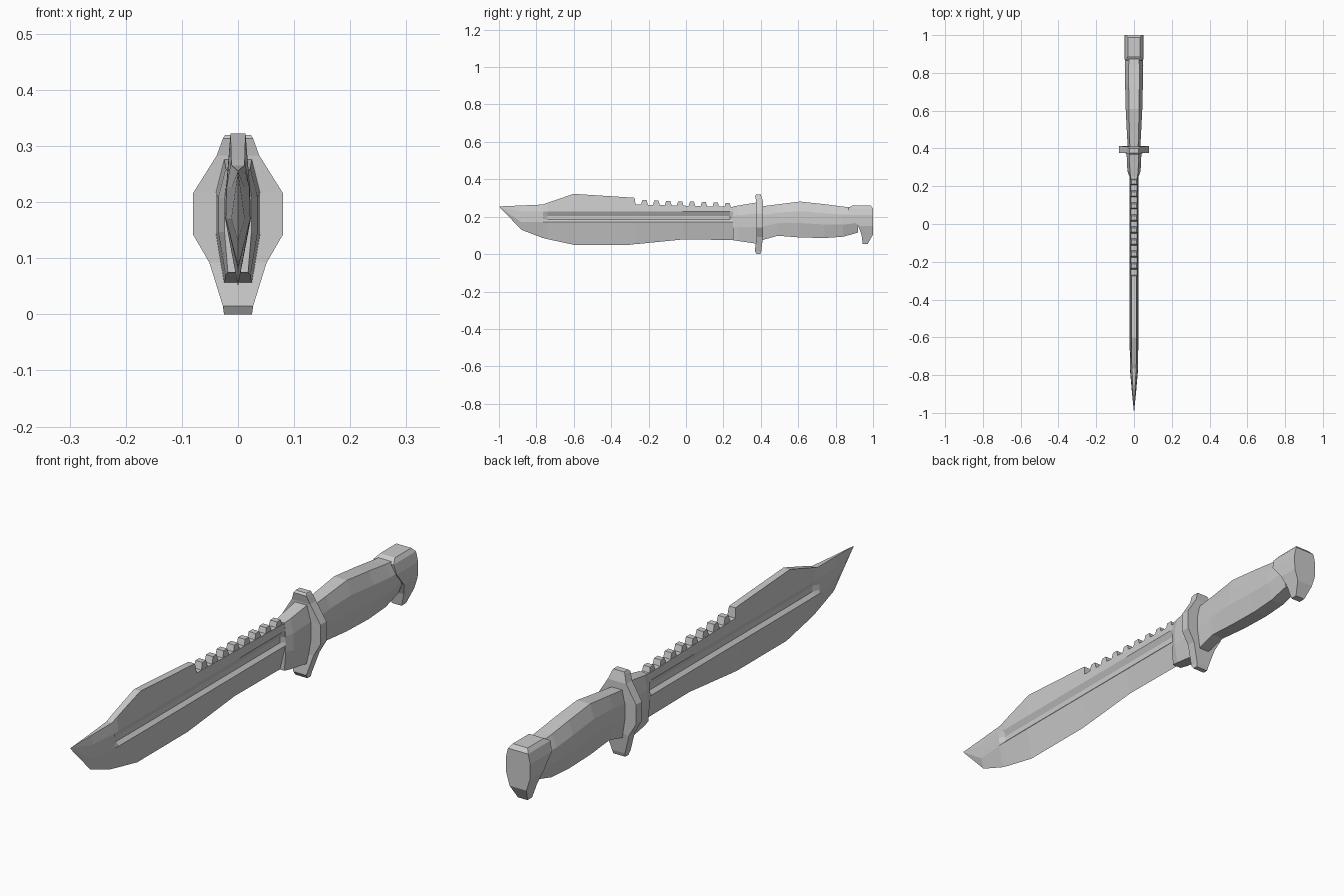
import bpy, bmesh


def loft(name, rings):
    """Skin a list of equal-length point rings and cap both ends."""
    bm = bmesh.new()
    rows = [[bm.verts.new(p) for p in ring] for ring in rings]
    n = len(rows[0])
    for a, b in zip(rows, rows[1:]):
        for i in range(n):
            j = (i + 1) % n
            bm.faces.new((a[i], a[j], b[j], b[i]))
    bm.faces.new(rows[0])
    bm.faces.new(rows[-1])
    bmesh.ops.remove_doubles(bm, verts=bm.verts, dist=0.0002)
    bmesh.ops.recalc_face_normals(bm, faces=bm.faces)
    mesh = bpy.data.meshes.new(name)
    bm.to_mesh(mesh)
    bm.free()
    obj = bpy.data.objects.new(name, mesh)
    bpy.context.collection.objects.link(obj)
    return obj


def mirrored_ring(y, half):
    """Close a half section of (x, z) points across x = 0."""
    return [(x, y, z) for x, z in half] + [(-x, y, z) for x, z in reversed(half)]


def octagon(y, top, bottom, w, flat):
    h = top - bottom
    return mirrored_ring(y, [(flat, top), (w, top - 0.27 * h),
                             (w, bottom + 0.4 * h), (flat, bottom)])


def slab(name, levels):
    """Stack rectangles given as (z, y0, y1, half width)."""
    return loft(name, [[(-w, y0, z), (w, y0, z), (w, y1, z), (-w, y1, z)]
                       for z, y0, y1, w in levels])


# Blade: y, spine z, edge z, half thickness, spine half width, groove depth
stations = [
    (-0.88, 0.260, 0.13, 0.012, 0.005, 0),
    (-0.765, 0.265, 0.086, 0.022, 0.011, 0),
    (-0.74, 0.275, 0.08, 0.022, 0.012, 0.012),
    (-0.60, 0.322, 0.05, 0.023, 0.0134, 0.012),
    (-0.30, 0.303, 0.05, 0.023, 0.0134, 0.012),
    (-0.275, 0.301, 0.053, 0.023, 0.0134, 0.012),
    (-0.27, 0.265, 0.053, 0.023, 0.017, 0.012),
    (-0.02, 0.259, 0.078, 0.023, 0.017, 0.012),
    (0.235, 0.253, 0.076, 0.023, 0.017, 0.012),
    (0.25, 0.252, 0.075, 0.023, 0.017, 0),
    (0.30, 0.252, 0.075, 0.023, 0.017, 0),
]
rings = [mirrored_ring(-1.0, [(0, 0.255)] * 6)]
for y, top, edge, w, s, d in stations:
    rings.append(mirrored_ring(y, [(s, top), (w * 0.92, 0.227), (w * 0.95 - d, 0.205),
                                   (w * 0.97 - d, 0.184), (w, 0.171), (0, edge)]))
loft("blade", rings)

# Saw teeth along the spine
for i in range(8):
    y = -0.222 + i * 0.0635
    top = 0.290 - i * 0.0025
    slab(f"saw_tooth_{i + 1}", [(0.24, y - 0.019, y + 0.019, 0.017),
                                (top - 0.027, y - 0.019, y + 0.019, 0.016),
                                (top, y - 0.011, y + 0.011, 0.0145)])

# Bolster between blade and guard
loft("bolster", [octagon(0.25, 0.255, 0.075, 0.024, 0.018),
                 octagon(0.28, 0.260, 0.070, 0.035, 0.022),
                 octagon(0.39, 0.278, 0.054, 0.040, 0.025)])

# Guard, its ends swept slightly toward the blade
slab("guard", [(0.0, 0.378, 0.397, 0.025), (0.015, 0.368, 0.402, 0.027),
               (0.092, 0.377, 0.412, 0.051), (0.142, 0.377, 0.412, 0.08),
               (0.216, 0.377, 0.412, 0.08), (0.283, 0.375, 0.411, 0.038),
               (0.313, 0.369, 0.402, 0.027), (0.32, 0.376, 0.400, 0.023)])

# Grip
grip = [(0.40, 0.255, 0.073, 0.033, 0.022), (0.49, 0.266, 0.098, 0.038, 0.024),
        (0.61, 0.281, 0.089, 0.044, 0.027), (0.74, 0.267, 0.086, 0.047, 0.028),
        (0.84, 0.254, 0.093, 0.049, 0.028), (0.92, 0.246, 0.115, 0.045, 0.026)]
loft("grip", [octagon(*g) for g in grip])

# Hooked pommel
slab("pommel", [(0.055, 0.945, 0.972, 0.02), (0.105, 0.938, 1.0, 0.035),
                (0.15, 0.92, 1.0, 0.049), (0.208, 0.872, 1.0, 0.051),
                (0.245, 0.866, 1.0, 0.042), (0.26, 0.89, 0.987, 0.031)])
